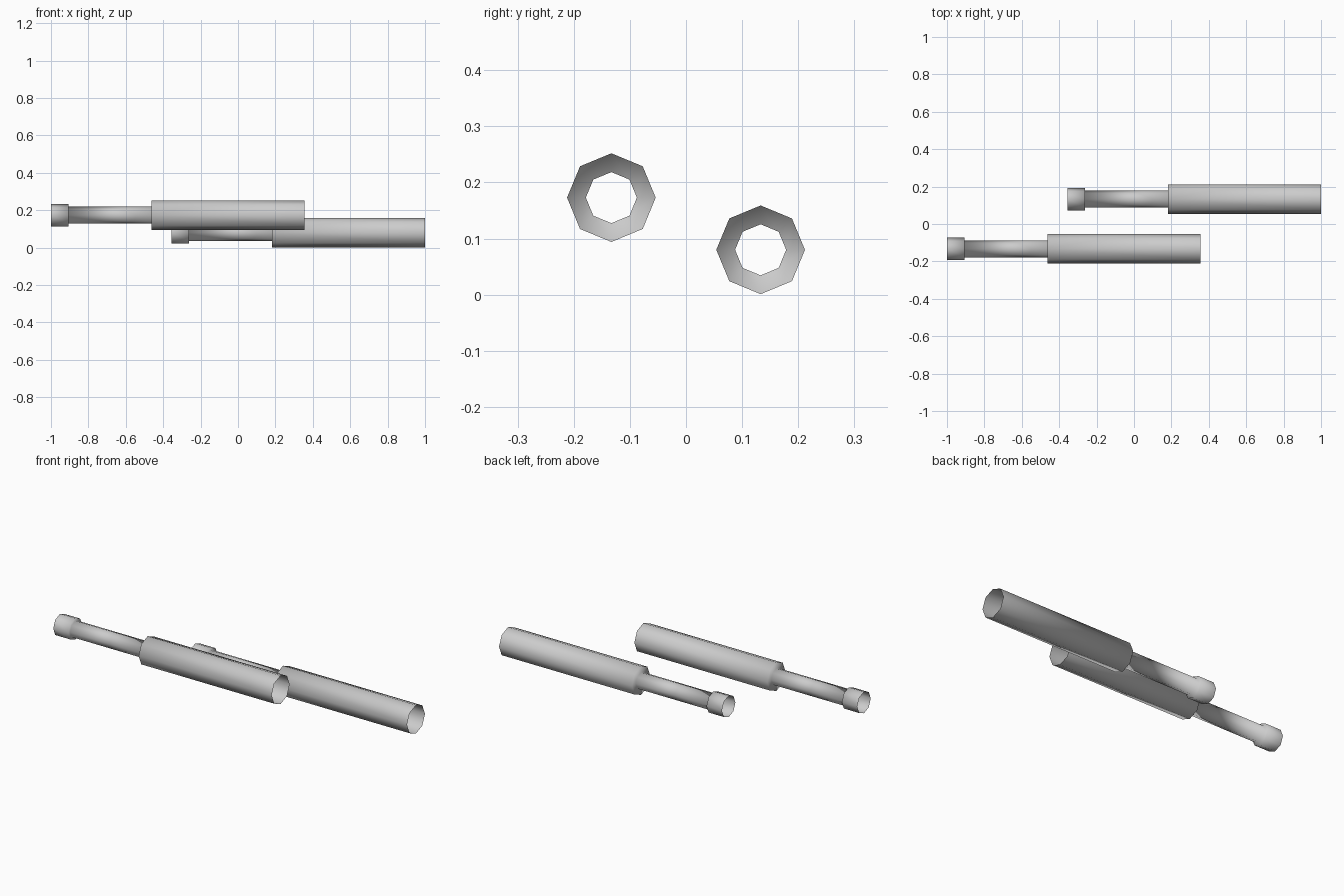
import bpy, bmesh, math

if "Cube" in bpy.data.objects:
    bpy.data.objects.remove(bpy.data.objects["Cube"])

# Open-ended profile (x, radius): collar, thin rod, wide barrel
PROFILE = [(0.0, 0.0595), (0.094, 0.0595), (0.094, 0.0455),
           (0.538, 0.0455), (0.538, 0.079), (1.355, 0.079)]
SIDES = 8


def make_tube(name, x, y, z):
    bm = bmesh.new()
    rings = []
    for px, r in PROFILE:
        ring = []
        for i in range(SIDES):
            a = 2 * math.pi * i / SIDES
            ring.append(bm.verts.new((px, r * math.cos(a), r * math.sin(a))))
        rings.append(ring)
    # Skin between neighbouring rings; both ends stay open
    for a, b in zip(rings, rings[1:]):
        for i in range(SIDES):
            j = (i + 1) % SIDES
            face = bm.faces.new((a[i], b[i], b[j], a[j]))
            face.normal_flip()
            face.smooth = True
    mesh = bpy.data.meshes.new(name)
    bm.to_mesh(mesh)
    bm.free()
    obj = bpy.data.objects.new(name, mesh)
    obj.location = (x, y, z)
    bpy.context.collection.objects.link(obj)
    return obj


# Two identical stepped tubes, staggered
make_tube("upper_front_tube", -1.0, -0.133, 0.173)
make_tube("lower_back_tube", -0.355, 0.133, 0.080)
